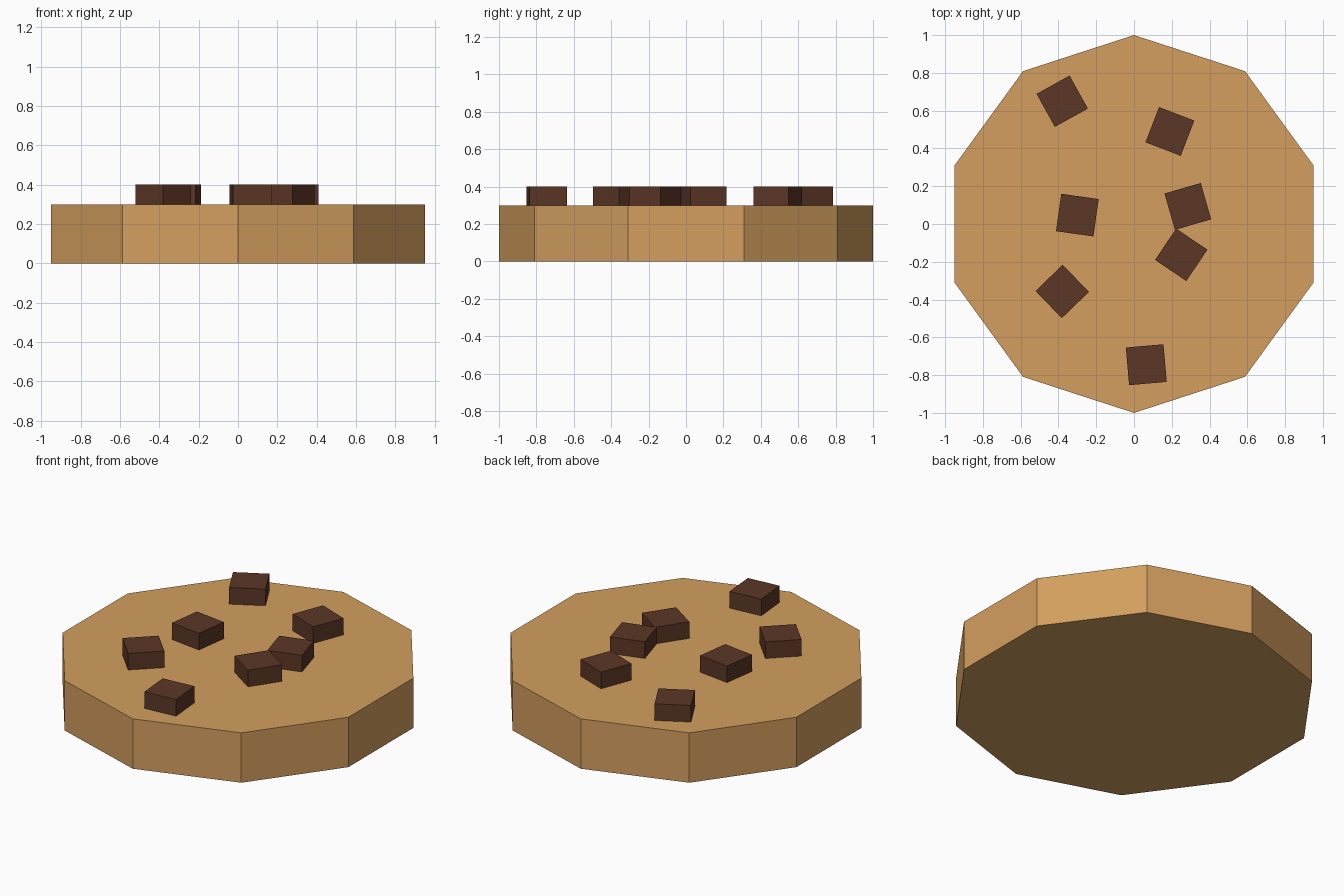
import bpy
from math import radians

default = bpy.data.objects.get("Cube")
if default:
    bpy.data.objects.remove(default, do_unlink=True)


def make_material(name, colour):
    mat = bpy.data.materials.new(name)
    mat.use_nodes = True
    mat.diffuse_color = colour
    mat.node_tree.nodes["Principled BSDF"].inputs["Base Color"].default_value = colour
    return mat


def finish(name, mat):
    obj = bpy.context.object
    obj.name = name
    obj.data.materials.append(mat)


dough = make_material("golden dough", (0.658, 0.347, 0.114, 1))
chocolate = make_material("dark chocolate", (0.105, 0.038, 0.019, 1))

# Ten-sided cookie base
bpy.ops.mesh.primitive_cylinder_add(vertices=10, radius=1, depth=0.3, location=(0, 0, 0.15))
finish("cookie_base", dough)

# Chocolate chunks, half sunk into the dough: x, y, turn in degrees
chunks = [
    (-0.38, 0.65, 29),
    (0.19, 0.49, -21),
    (0.285, 0.093, 16),
    (0.25, -0.163, -34),
    (-0.3, 0.047, -8),
    (-0.38, -0.357, 44),
    (0.065, -0.745, 5),
]
for i, (x, y, turn) in enumerate(chunks, 1):
    bpy.ops.mesh.primitive_cube_add(size=0.2, location=(x, y, 0.3), rotation=(0, 0, radians(turn)))
    finish(f"chocolate_chunk_{i}", chocolate)
